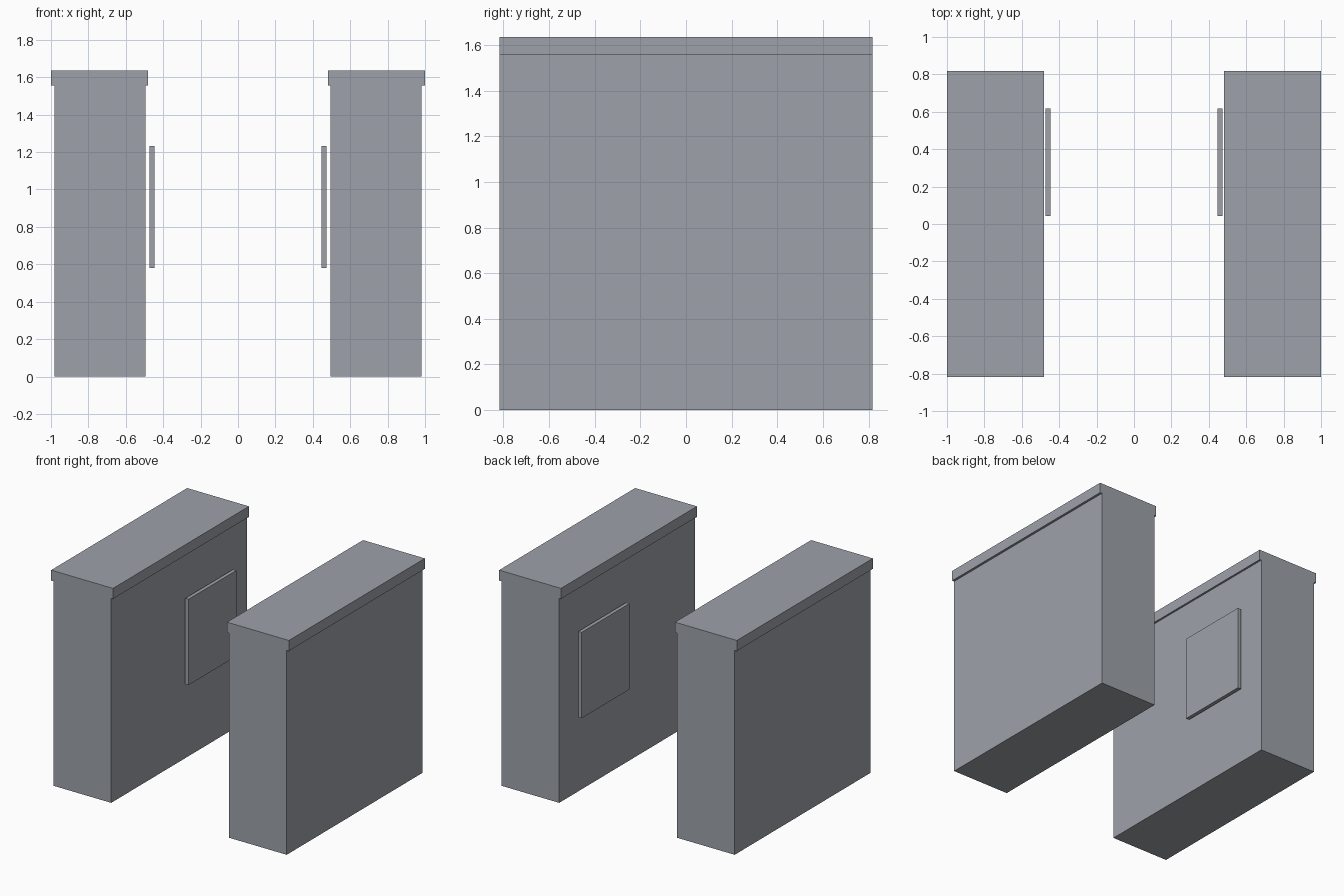
import bpy

if "Cube" in bpy.data.objects:
    bpy.data.objects.remove(bpy.data.objects["Cube"])

# One flat grey for everything
grey = bpy.data.materials.new("cool grey")
grey.diffuse_color = (0.34, 0.36, 0.40, 1)
grey.use_nodes = True
grey.node_tree.nodes["Principled BSDF"].inputs["Base Color"].default_value = grey.diffuse_color


def box(name, x, y, z):
    """Box spanning the given (min, max) ranges."""
    lo, hi = zip(*(sorted(r) for r in (x, y, z)))
    bpy.ops.mesh.primitive_cube_add(size=1, location=[(a + b) / 2 for a, b in zip(lo, hi)])
    ob = bpy.context.object
    ob.name = name
    ob.scale = [b - a for a, b in zip(lo, hi)]
    bpy.ops.object.transform_apply(location=False, rotation=False, scale=True)
    ob.data.materials.append(grey)


DEPTH = (-0.817, 0.817)
for side, s in (("left", -1), ("right", 1)):
    # Tall slab-shaped pier
    box(side + "_pier", (s * 0.495, s * 0.982), DEPTH, (0, 1.555))
    # Cap overhanging on the inner and outer faces
    box(side + "_cap", (s * 0.48, s * 1.0), DEPTH, (1.555, 1.635))
    # Thin panel standing just off the inner face
    box(side + "_panel", (s * 0.446, s * 0.474), (0.043, 0.617), (0.58, 1.233))
